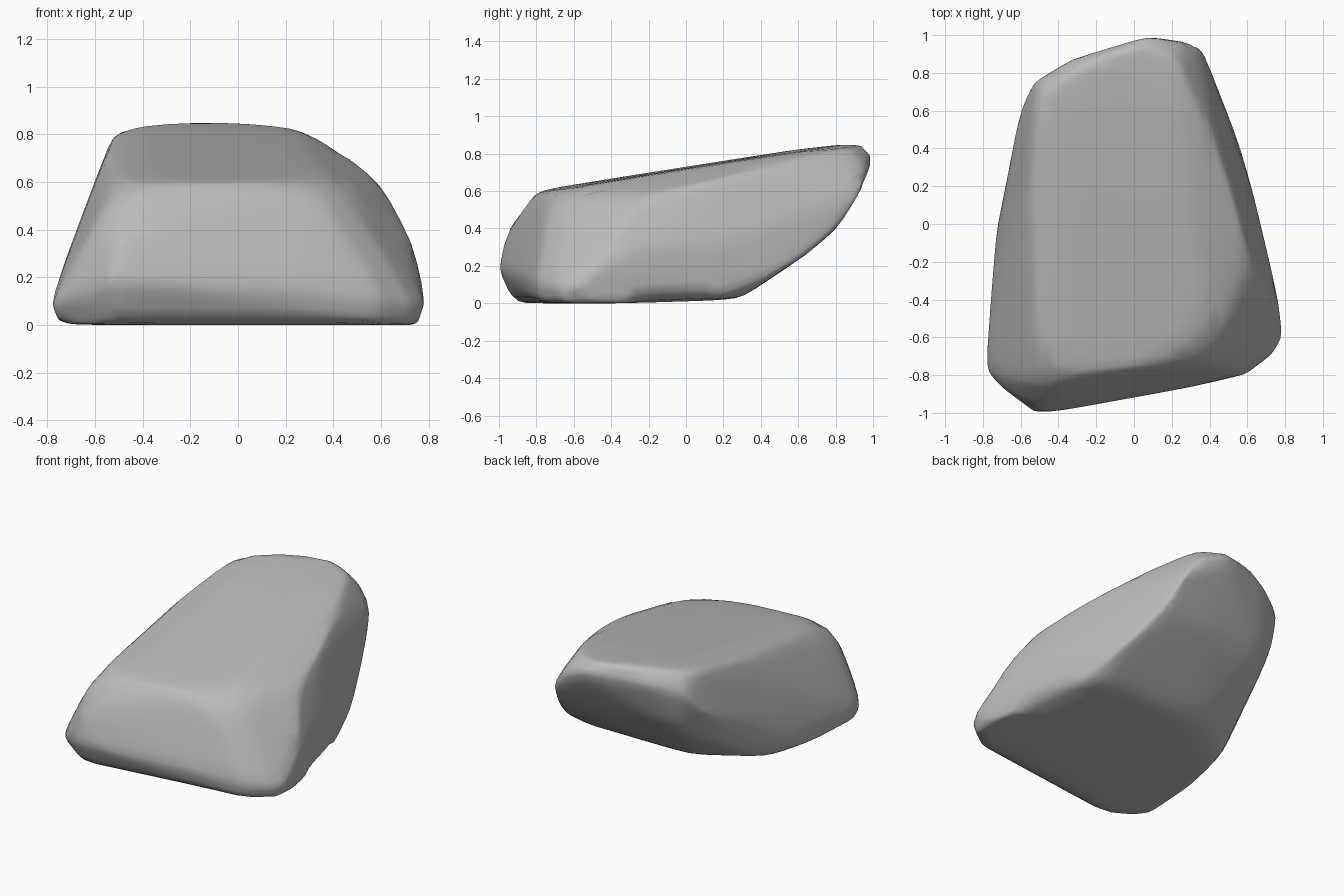
import bpy
import bmesh

default_cube = bpy.data.objects.get("Cube")
if default_cube:
    bpy.data.objects.remove(default_cube, do_unlink=True)

# Stone colour
stone = bpy.data.materials.new("stone_grey")
stone.use_nodes = True
stone_colour = (.5, .5, .5, 1)
stone.diffuse_color = stone_colour
stone.node_tree.nodes["Principled BSDF"].inputs["Base Color"].default_value = stone_colour

# Flat resting face
base = [(-.76, -.76, .02), (-.7, -.78, 0), (-.5, -.92, 0), (.57, -.78, 0),
        (.73, -.66, 0), (.76, -.48, .01), (.71, -.22, 0), (.64, .1, .01),
        (.5, .3, .03), (-.3, .3, .03), (-.63, .08, .02), (-.73, -.3, .02)]

# Widest line around the front and sides
waist = [(-.79, -.76, .1), (-.72, -.86, .12), (-.53, -1, .18), (-.42, -1, .18),
         (.3, -.87, .15), (.6, -.8, .12), (.73, -.7, .1), (.79, -.6, .1),
         (.77, -.42, .26), (.67, -.05, .35), (.63, .17, .3), (-.73, 0, .12)]

# Overhanging back, rising from the base to the tip
overhang = [(.56, .42, .13), (.45, .66, .27), (.4, .82, .41), (.36, .93, .6),
            (.3, .98, .68), (.1, 1.01, .77), (-.33, .88, .75), (-.53, .76, .69),
            (-.58, .65, .55), (-.63, .5, .45), (-.43, .71, .4), (-.55, .45, .25),
            (0, .75, .36)]

# Edge of the sloping upper face
crown = [(-.5, -.95, .42), (-.52, -.83, .58), (-.35, -.76, .61), (.3, -.72, .6),
         (.42, -.62, .6), (-.56, .1, .71), (-.53, .6, .79), (-.47, .72, .83),
         (-.2, .88, .855), (.05, .94, .845), (.23, .87, .83), (.4, .5, .75),
         (.53, .15, .65), (.61, -.2, .58), (.69, -.35, .42)]

# Gentle swell of the upper face
swell = [(-.38, .1, .745), (.3, 0, .72), (-.35, .6, .825), (.25, .6, .81)]

# Wrap the outlines in a hull
bm = bmesh.new()
for point in base + waist + overhang + crown + swell:
    bm.verts.new(point)
hull = bmesh.ops.convex_hull(bm, input=bm.verts[:])
loose = set(hull["geom_interior"] + hull["geom_unused"])
bmesh.ops.delete(bm, geom=[g for g in loose if isinstance(g, bmesh.types.BMVert)],
                 context="VERTS")

# Wear down its edges
bmesh.ops.subdivide_edges(bm, edges=bm.edges[:], cuts=4, use_grid_fill=True)
bmesh.ops.triangulate(bm, faces=bm.faces[:])
for step in range(2):
    bmesh.ops.smooth_vert(bm, verts=bm.verts[:], factor=.5,
                          use_axis_x=True, use_axis_y=True, use_axis_z=True)
bmesh.ops.recalc_face_normals(bm, faces=bm.faces[:])
for face in bm.faces:
    face.smooth = True

mesh = bpy.data.meshes.new("boulder")
bm.to_mesh(mesh)
bm.free()
mesh.materials.append(stone)
boulder = bpy.data.objects.new("boulder", mesh)
bpy.context.collection.objects.link(boulder)
